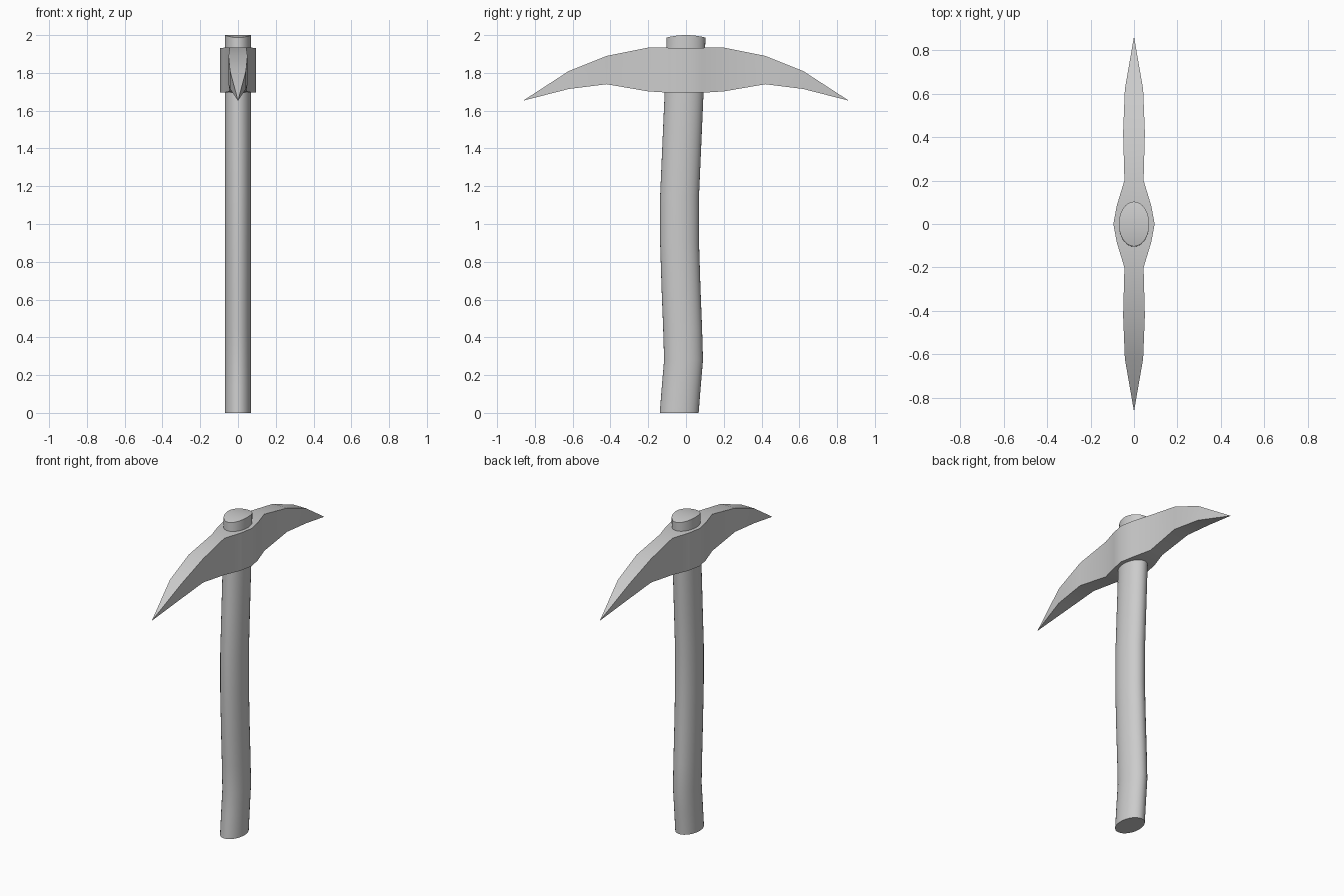
import bpy, bmesh, math

if "Cube" in bpy.data.objects:
    bpy.data.objects.remove(bpy.data.objects["Cube"])


def make_object(name, bm):
    bmesh.ops.recalc_face_normals(bm, faces=bm.faces)
    mesh = bpy.data.meshes.new(name)
    bm.to_mesh(mesh)
    bm.free()
    obj = bpy.data.objects.new(name, mesh)
    bpy.context.collection.objects.link(obj)
    bpy.context.view_layer.objects.active = obj
    obj.select_set(True)
    bpy.ops.object.shade_smooth_by_angle(angle=math.radians(30))
    obj.select_set(False)
    return obj


def loft(bm, rings):
    for a, b in zip(rings, rings[1:]):
        n = len(a)
        for i in range(n):
            j = (i + 1) % n
            bm.faces.new((a[i], a[j], b[j], b[i]))


# Handle: oval section swept along a gently bowed line (z, y centre)
SIDES = 32
path = [(0, -0.036), (0.14, -0.025), (0.28, -0.013), (0.45, -0.018),
        (0.65, -0.026), (0.9, -0.034), (1.15, -0.034), (1.4, -0.023),
        (1.65, -0.012), (1.85, -0.004), (2.0, 0.0)]
bm = bmesh.new()
rings = []
for z, yc in path:
    ring = []
    for i in range(SIDES):
        a = 2 * math.pi * i / SIDES
        dip = 0.013 * math.sin(a) ** 2 if z == 2.0 else 0
        ring.append(bm.verts.new((0.07 * math.cos(a), yc + 0.103 * math.sin(a), z - dip)))
    rings.append(ring)
loft(bm, rings)
bm.faces.new(rings[0])
# domed end: strips across the oval
top = rings[-1]
half = SIDES // 2
for i in range(-SIDES // 4, SIDES // 4):
    quad = [top[i], top[i + 1], top[(half - i - 1) % SIDES], top[(half - i) % SIDES]]
    bm.faces.new(list(dict.fromkeys(quad)))
make_object("handle", bm)

# Head: half stations (y, half width, bottom z, top z), mirrored front to back
stations = [(0, 0.095, 1.695, 1.933), (0.085, 0.079, 1.695, 1.933),
            (0.2, 0.044, 1.702, 1.934), (0.42, 0.05, 1.74, 1.89),
            (0.62, 0.042, 1.715, 1.81)]
both = [(-y, w, b, t) for y, w, b, t in reversed(stations[1:])] + stations
bm = bmesh.new()
rings = [[bm.verts.new(p) for p in ((-w, y, b), (0, y, b), (w, y, b),
                                    (w, y, t), (0, y, t), (-w, y, t))]
         for y, w, b, t in both]
loft(bm, rings)
# Pointed tips
for ring, y in ((rings[0], -0.862), (rings[-1], 0.862)):
    tip = bm.verts.new((0, y, 1.653))
    for i in range(6):
        bm.faces.new((ring[i], ring[(i + 1) % 6], tip))
make_object("pick_head", bm)
